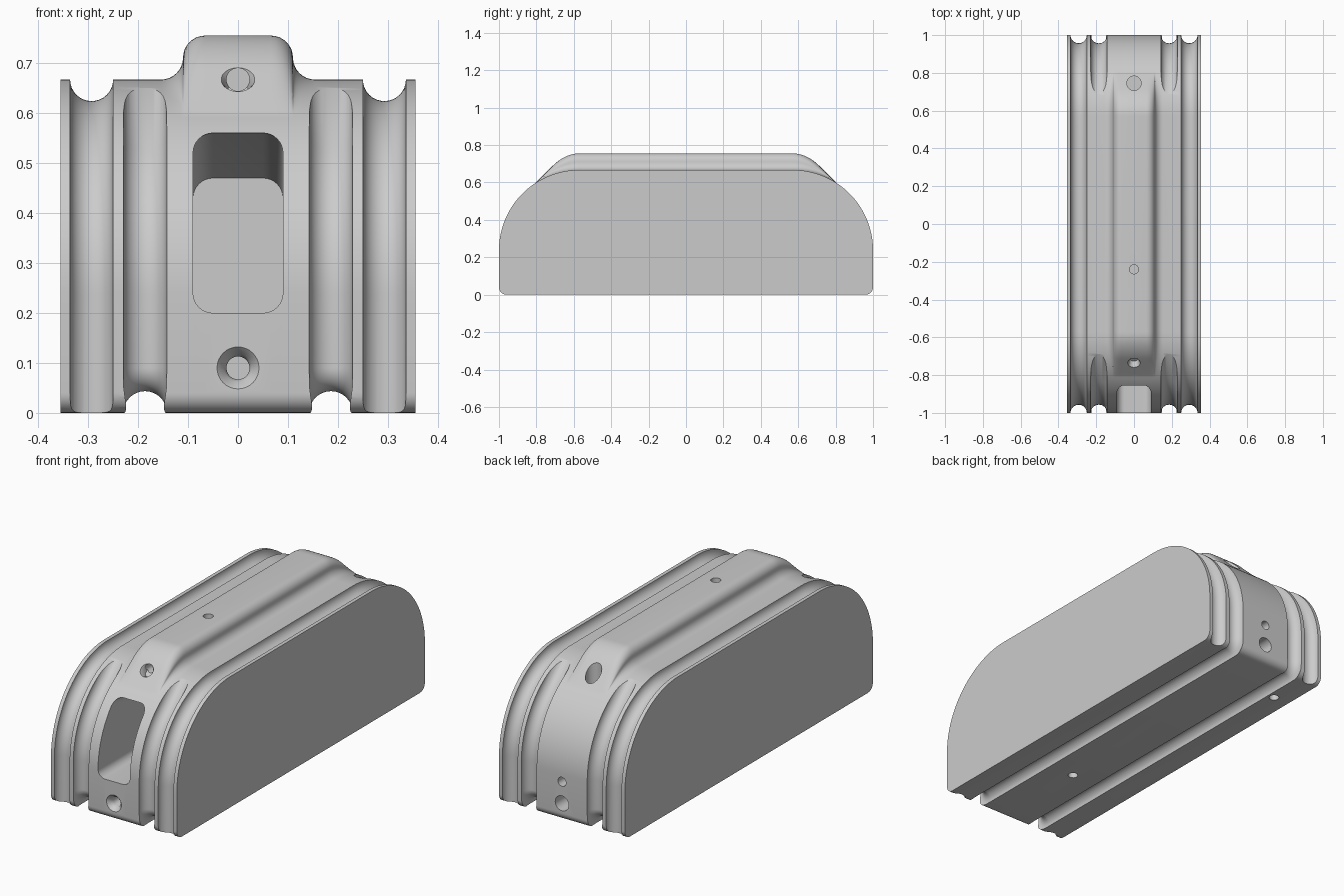
import bpy, bmesh
from math import sin, cos, pi, radians, hypot

cube = bpy.data.objects.get("Cube")
if cube:
    bpy.data.objects.remove(cube, do_unlink=True)

grey = bpy.data.materials.new("plain grey")
grey.use_nodes = True
COLOUR = (0.6, 0.6, 0.6, 1)
grey.diffuse_color = COLOUR
grey.node_tree.nodes["Principled BSDF"].inputs["Base Color"].default_value = COLOUR

HALF_WIDTH = 0.355
ARC_Y, ARC_Z, ARC_R = 0.57, 0.237, 0.43      # big end rounding
TOP = ARC_Z + ARC_R
RIDGE_TOP = 0.755


def arc(cy, cz, r, start, end, steps):
    """Points on an arc in the side plane, angles in degrees."""
    angles = [radians(start + (end - start) * i / steps) for i in range(steps + 1)]
    return [(cy + r * cos(a), cz + r * sin(a)) for a in angles]


def mirrored(half):
    return half + [(-y, z) for y, z in reversed(half)]


def loft(name, rings):
    """Skin equal closed rings into a capped solid."""
    bm = bmesh.new()
    rows = [[bm.verts.new(p) for p in ring] for ring in rings]
    count = len(rows[0])
    for a, b in zip(rows, rows[1:]):
        for i in range(count):
            j = (i + 1) % count
            bm.faces.new((a[i], a[j], b[j], b[i]))
    bm.faces.new(rows[0])
    bm.faces.new(rows[-1])
    bmesh.ops.recalc_face_normals(bm, faces=bm.faces)
    mesh = bpy.data.meshes.new(name)
    bm.to_mesh(mesh)
    bm.free()
    mesh.materials.append(grey)
    obj = bpy.data.objects.new(name, mesh)
    bpy.context.collection.objects.link(obj)
    return obj


def sweep(name, x, path, radii, sides=32):
    """Round tube following a path in the side plane."""
    rings = []
    for i, (y, z) in enumerate(path):
        y0, z0 = path[max(i - 1, 0)]
        y1, z1 = path[min(i + 1, len(path) - 1)]
        length = hypot(y1 - y0, z1 - z0)
        ny, nz = -(z1 - z0) / length, (y1 - y0) / length
        r = radii[i] if isinstance(radii, list) else radii
        ring = []
        for k in range(sides):
            a = 2 * pi * k / sides
            ring.append((x + r * cos(a), y + r * sin(a) * ny, z + r * sin(a) * nz))
        rings.append(ring)
    return loft(name, rings)


# Body: side outline carried across the width, raised into a ridge at the centre
def ridge_radius(angle):
    if angle < pi / 4:
        return ARC_R
    flat = (RIDGE_TOP - ARC_Z) / sin(angle)
    slope = 0.595 / (cos(angle) + sin(angle))
    k = 0.07
    h = max(k - abs(flat - slope), 0) / k
    return max(min(flat, slope) - h * h * k / 4, ARC_R)


STEPS = 60
corner = arc(0.96, 0.04, 0.04, 0, -90, 8)
low_arc = arc(ARC_Y, ARC_Z, ARC_R, 90, 0, STEPS)
high_arc = []
for i in range(STEPS + 1):
    a = radians(90 - 90 * i / STEPS)
    r = ridge_radius(a)
    high_arc.append((ARC_Y + r * cos(a), ARC_Z + r * sin(a)))
low = mirrored(low_arc + corner)
high = mirrored(high_arc + corner)

FILLET = (RIDGE_TOP - TOP) / 2
right_half = [(HALF_WIDTH, 0)]
for i in range(9):
    a = pi / 2 * i / 8
    right_half.append((0.11 + FILLET * (1 - sin(a)), (1 - cos(a)) / 2))
for i in range(1, 9):
    a = pi / 2 * i / 8
    right_half.append((0.11 - FILLET * (1 - cos(a)), (1 + sin(a)) / 2))
section = right_half + [(-x, w) for x, w in reversed(right_half)]
body = loft("rail_body", [
    [(x, p[0] + w * (q[0] - p[0]), p[1] + w * (q[1] - p[1])) for p, q in zip(low, high)]
    for x, w in section])

cutters = []

# Outer cable grooves over the top and down both ends
over_top = mirrored([(1, -0.1)] + arc(ARC_Y, ARC_Z, ARC_R, 0, 90, 48))
# Inner cable grooves along the underside, fading out near the top
leave = radians(48)
ly, lz = ARC_Y + ARC_R * cos(leave), ARC_Z + ARC_R * sin(leave)
exit_point = (ly - 0.3 * sin(leave), lz + 0.3 * cos(leave))
under = mirrored([exit_point] + arc(ARC_Y, ARC_Z, ARC_R, 48, 0, 30)
                 + arc(0.91, 0.09, 0.09, 0, -90, 14))
for side in (-1, 1):
    cutters.append(sweep("outer_groove_cutter", side * 0.293, over_top, 0.043))
    cutters.append(sweep("inner_groove_cutter", side * 0.186, under, 0.0435))


# Front window: rounded opening with a falling ceiling
def rounded_rect(y, z0, z1, half=0.09, r=0.04):
    pts = []
    for cx, cz, start in ((half - r, z1 - r, 0), (r - half, z1 - r, 90),
                          (r - half, z0 + r, 180), (half - r, z0 + r, 270)):
        pts += [(x, y, z) for x, z in arc(cx, cz, r, start, start + 90, 8)]
    return pts


cutters.append(loft("window_cutter", [rounded_rect(-1.1, 0.2, 0.56),
                                      rounded_rect(-0.85, 0.2, 0.56),
                                      rounded_rect(-0.5, 0.2, 0.47)]))

# Bored holes: name, x, path, radius
bores = [
    ("upper_front_hole", 0, [(-1, 0.667), (-0.6, 0.667)], 0.023),
    ("upper_front_flare", 0, [(-0.765, 0.697), (-0.738, 0.67), (-0.727, 0.659),
                              (-0.71, 0.642)], [0.055, 0.036, 0.027, 0.022]),
    ("lower_front_hole", 0, [(-1.03, 0.09), (-1, 0.09), (-0.985, 0.09), (-0.97, 0.09),
                             (-0.8, 0.09)], [0.055, 0.042, 0.028, 0.023, 0.023]),
    ("top_hole", 0, [(-0.24, 0.9), (-0.24, 0.58)], 0.024),
    ("upper_back_hole", 0, [(0.745, 0.9), (0.745, 0.45)], 0.038),
    ("large_back_hole", 0, [(1.1, 0.09), (0.8, 0.09)], 0.038),
    ("small_back_hole", 0, [(1.1, 0.2), (0.85, 0.2)], 0.023),
    ("centre_bottom_hole", 0, [(-0.465, -0.1), (-0.465, 0.12)], 0.024),
    ("side_bottom_hole", -0.265, [(0.75, -0.1), (0.75, 0.12)], 0.024),
]
for name, x, path, radius in bores:
    cutters.append(sweep(name + "_cutter", x, path, radius))

# Cut everything out of the body
bpy.context.view_layer.objects.active = body
for cutter in cutters:
    cut = body.modifiers.new(cutter.name, "BOOLEAN")
    cut.operation = "DIFFERENCE"
    cut.solver = "EXACT"
    cut.object = cutter
    bpy.ops.object.modifier_apply(modifier=cut.name)
    bpy.data.objects.remove(cutter, do_unlink=True)

bpy.ops.object.select_all(action="DESELECT")
body.select_set(True)
bpy.ops.object.shade_smooth_by_angle(angle=radians(30))
